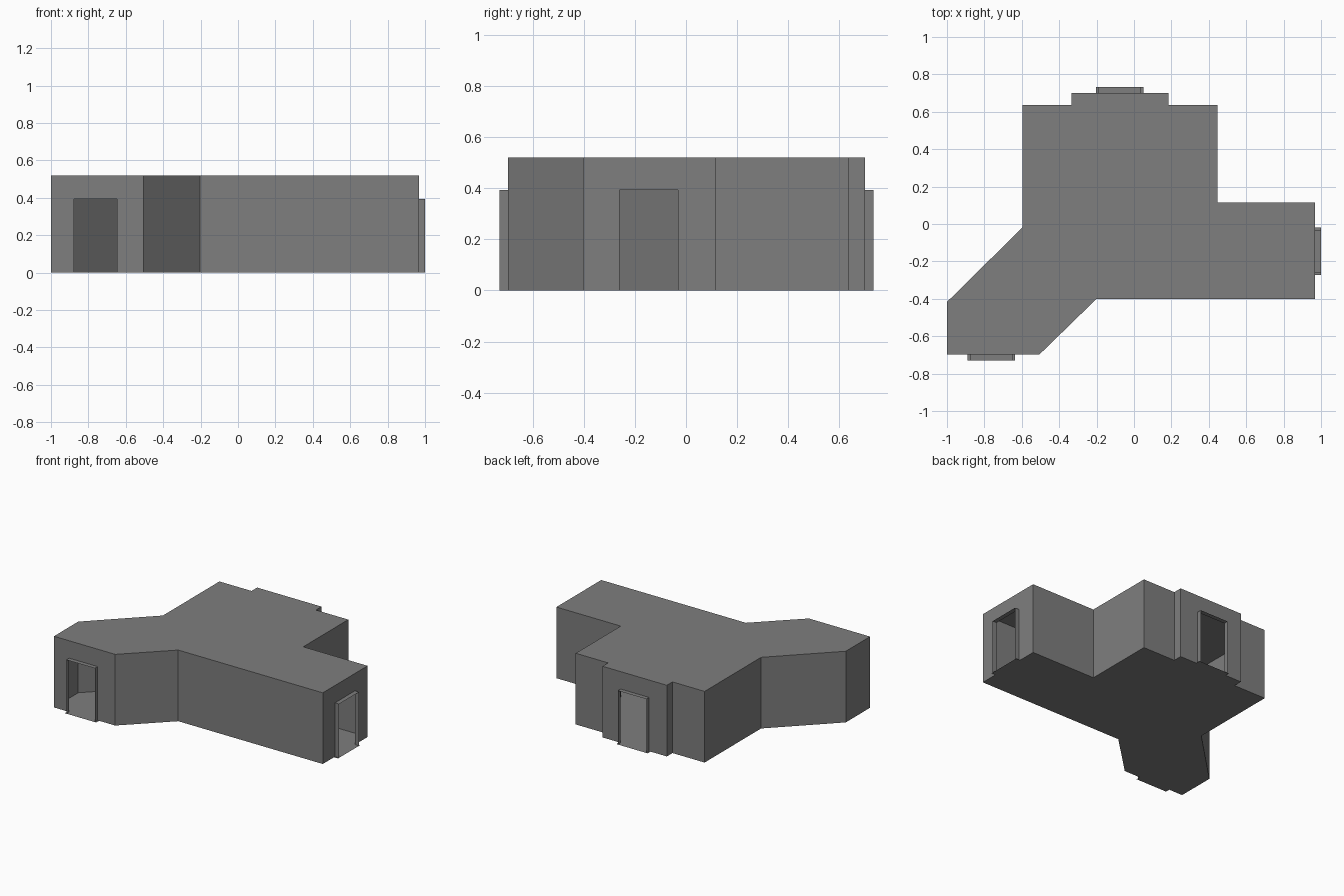
import bpy, bmesh
from mathutils import Vector

if "Cube" in bpy.data.objects:
    bpy.data.objects.remove(bpy.data.objects["Cube"])

HEIGHT, DOOR_H, DEPTH = 0.52, 0.393, 0.033
HALF_DOOR, HALF_SILL = 0.115, 0.127

# Floor plan, counter-clockwise
PLAN = [(-1, -0.697), (-0.505, -0.697), (-0.202, -0.402), (0.967, -0.402),
        (0.967, 0.115), (0.447, 0.115), (0.447, 0.635), (0.185, 0.635),
        (0.185, 0.7), (-0.335, 0.7), (-0.335, 0.635), (-0.595, 0.635),
        (-0.595, -0.017), (-1, -0.417)]
# Wall index -> name and centre of its doorway
DOORS = {0: ("front", Vector((-0.762, -0.697))),
         3: ("right", Vector((0.967, -0.146))),
         8: ("back", Vector((-0.077, 0.7)))}

# Dark grey walls
dark = bpy.data.materials.new("dark_grey")
dark.diffuse_color = (0.21, 0.21, 0.21, 1)
dark.use_nodes = True
dark.node_tree.nodes["Principled BSDF"].inputs["Base Color"].default_value = dark.diffuse_color


def finish(name, bm):
    bmesh.ops.remove_doubles(bm, verts=bm.verts, dist=1e-5)
    mesh = bpy.data.meshes.new(name)
    bm.to_mesh(mesh)
    bm.free()
    mesh.materials.append(dark)
    bpy.context.collection.objects.link(bpy.data.objects.new(name, mesh))


def wall(bm, a, b, z0, z1):
    bm.faces.new([bm.verts.new((p.x, p.y, z)) for p, z in
                  ((a, z0), (b, z0), (b, z1), (a, z1))])


def slab(bm, points, z):
    bm.faces.new([bm.verts.new((p.x, p.y, z)) for p in points])


# Hollow room shell: floor, ceiling and walls with door openings
shell = bmesh.new()
pts = [Vector(p) for p in PLAN]
slab(shell, pts[::-1], 0)
slab(shell, pts, HEIGHT)
for i, a in enumerate(pts):
    b = pts[(i + 1) % len(pts)]
    if i not in DOORS:
        wall(shell, a, b, 0, HEIGHT)
        continue
    name, centre = DOORS[i]
    along = (b - a).normalized()
    out = Vector((along.y, -along.x)) * DEPTH
    p, q = centre - along * HALF_DOOR, centre + along * HALF_DOOR
    wall(shell, a, p, 0, HEIGHT)
    wall(shell, q, b, 0, HEIGHT)
    wall(shell, p, q, DOOR_H, HEIGHT)

    # Protruding thin door surround: two jambs and lintel
    frame = bmesh.new()
    wall(frame, p, p + out, 0, DOOR_H)
    wall(frame, q + out, q, 0, DOOR_H)
    slab(frame, (p, p + out, q + out, q), DOOR_H)
    finish(name + "_door_surround", frame)

    # Slightly wider flat sill
    sill = bmesh.new()
    s, t = centre - along * HALF_SILL, centre + along * HALF_SILL
    slab(sill, (s, s + out, t + out, t), 0)
    finish(name + "_door_sill", sill)
finish("room_shell", shell)
